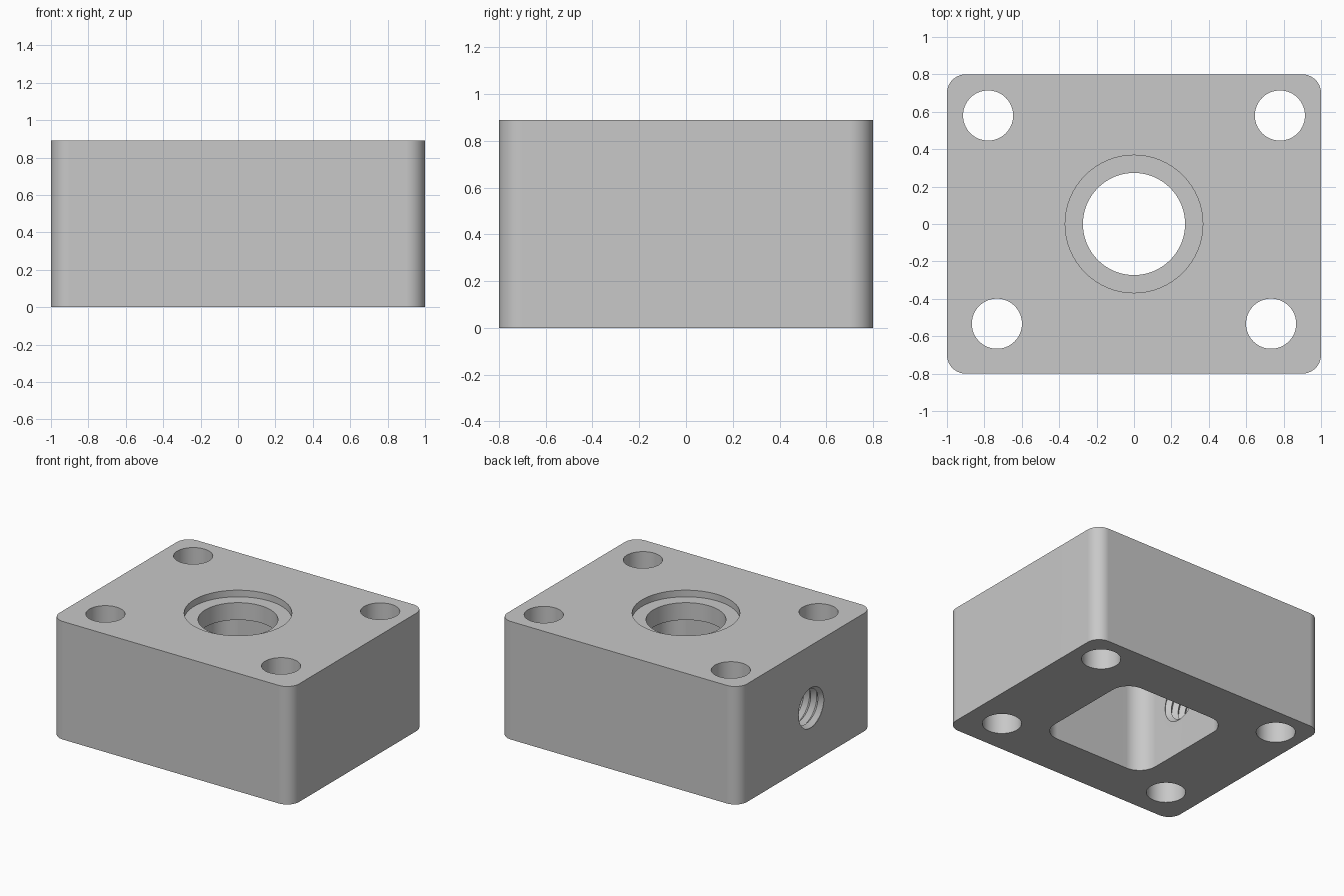
import bpy, bmesh, math
from mathutils import Matrix

cube = bpy.data.objects.get("Cube")
if cube:
    bpy.data.objects.remove(cube, do_unlink=True)

HEIGHT = 0.89
SEGMENTS = 64

# Single machined metal colour
metal = bpy.data.materials.new("plain_grey_metal")
metal.use_nodes = True
grey = (0.58, 0.58, 0.58, 1)
metal.diffuse_color = grey
metal.node_tree.nodes["Principled BSDF"].inputs["Base Color"].default_value = grey


def finish(bm, name):
    bmesh.ops.recalc_face_normals(bm, faces=bm.faces)
    mesh = bpy.data.meshes.new(name)
    bm.to_mesh(mesh)
    bm.free()
    mesh.materials.append(metal)
    obj = bpy.data.objects.new(name, mesh)
    bpy.context.collection.objects.link(obj)
    return obj


def rounded_box(name, size_x, size_y, z0, z1, radius):
    bm = bmesh.new()
    bmesh.ops.create_cube(bm, size=1)
    bmesh.ops.scale(bm, vec=(size_x, size_y, z1 - z0), verts=bm.verts)
    bmesh.ops.translate(bm, vec=(0, 0, (z0 + z1) / 2), verts=bm.verts)
    upright = [e for e in bm.edges
               if abs(e.verts[0].co.z - e.verts[1].co.z) > 0.1]
    bmesh.ops.bevel(bm, geom=upright, offset=radius, segments=10,
                    profile=0.5, affect='EDGES')
    return finish(bm, name)


def drill(name, x, y, z0, z1, radius):
    bm = bmesh.new()
    bmesh.ops.create_cone(bm, cap_ends=True, segments=SEGMENTS,
                          radius1=radius, radius2=radius, depth=z1 - z0,
                          matrix=Matrix.Translation((x, y, (z0 + z1) / 2)))
    return finish(bm, name)


def thread_tap(name, y, z, x0, x1, minor, major, pitch, sides=40):
    """Solid helical tap running along x."""
    bm = bmesh.new()
    turns = round((x1 - x0) / pitch)

    def helix(radius, shift):
        points = []
        for k in range(turns * sides + 1):
            a = 2 * math.pi * k / sides
            points.append(bm.verts.new((x0 + pitch * (k / sides + shift),
                                        y + radius * math.cos(a),
                                        z + radius * math.sin(a))))
        return points

    root, crest = helix(minor, 0), helix(major, 0.5)
    for k in range(turns * sides):
        bm.faces.new((root[k], root[k + 1], crest[k + 1], crest[k]))
        if k + sides + 1 < len(root):
            bm.faces.new((crest[k], crest[k + 1],
                          root[k + sides + 1], root[k + sides]))
    # Close both ends with a fan to the axis
    start = root[:sides + 1] + [crest[0]]
    end = crest[-sides - 1:] + [root[-1]]
    for loop, x in ((start, x0), (end, x1 + pitch)):
        hub = bm.verts.new((x, y, z))
        for i, v in enumerate(loop):
            bm.faces.new((v, loop[(i + 1) % len(loop)], hub))
    return finish(bm, name)


# Main block with rounded upright corners
block = rounded_box("mounting_block", 2, 1.6, 0, HEIGHT, 0.1)

# Pocket open at the underside, then the stepped centre bore
cutters = [
    rounded_box("pocket_cutter", 0.9, 0.9, -0.1, 0.71, 0.14),
    drill("bore_cutter", 0, 0, 0.6, 1, 0.273),
    drill("counterbore_cutter", 0, 0, HEIGHT - 0.05, 1, 0.368),
]

# Four bolt holes, the front pair set slightly closer
for side in (-1, 1):
    for x, y in ((0.78, 0.58), (0.733, -0.533)):
        cutters.append(drill("bolt_hole_cutter", side * x, y, -0.1, 1, 0.134))

# Threaded port through one end wall into the pocket
cutters.append(thread_tap("port_thread_cutter", -0.05, 0.42,
                          -1.12, -0.34, 0.135, 0.165, 0.06))

bpy.context.view_layer.objects.active = block
for cutter in cutters:
    cutter.hide_render = True
    mod = block.modifiers.new("cut", 'BOOLEAN')
    mod.operation = 'DIFFERENCE'
    mod.solver = 'EXACT'
    mod.object = cutter
    bpy.ops.object.modifier_apply(modifier=mod.name)
    bpy.data.objects.remove(cutter, do_unlink=True)

# Smooth round surfaces, crisp machined edges
bpy.ops.object.select_all(action='DESELECT')
block.select_set(True)
bpy.ops.object.shade_smooth_by_angle(angle=math.radians(30))
normals = block.modifiers.new("clean_normals", 'WEIGHTED_NORMAL')
normals.keep_sharp = True
